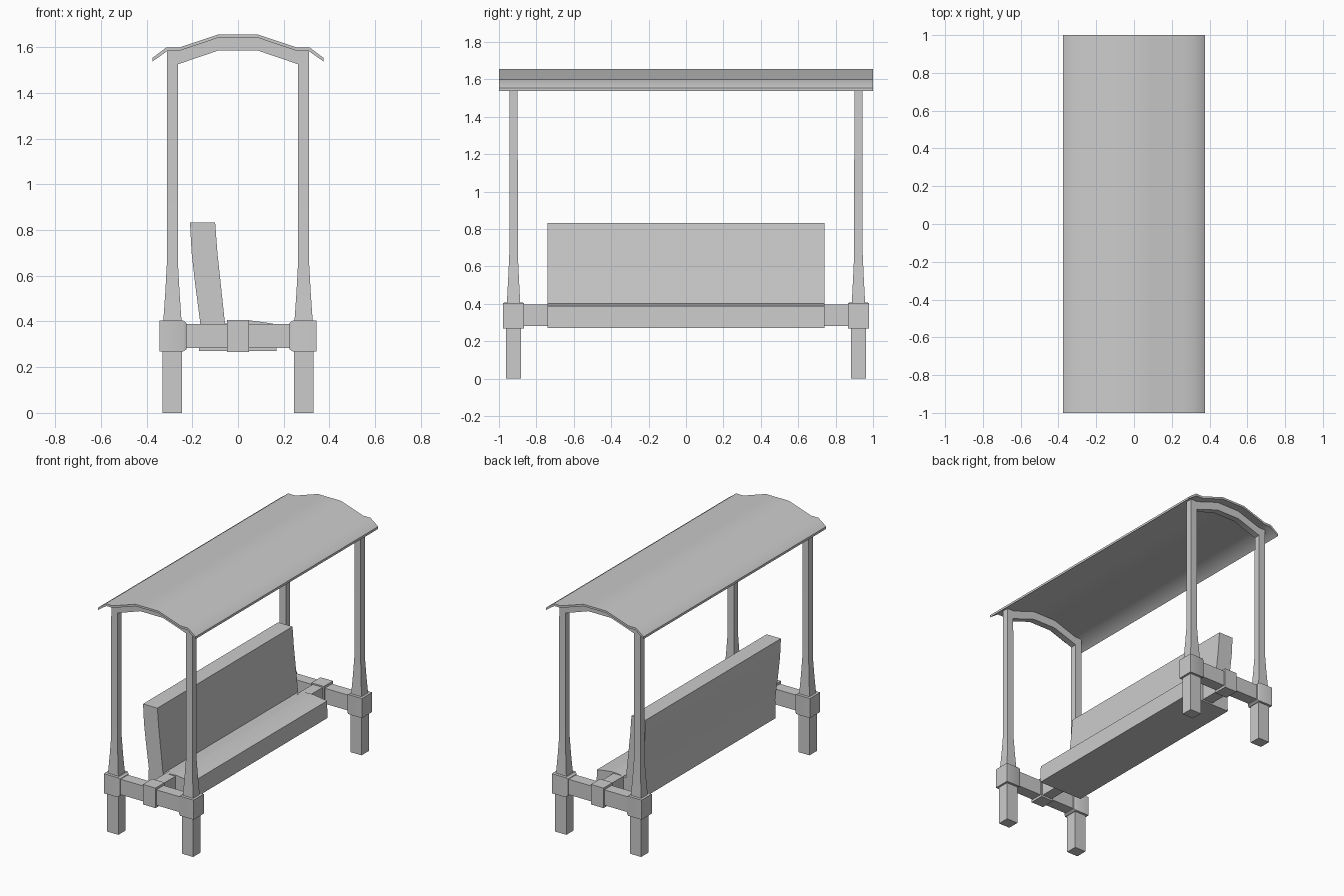
import bpy, bmesh, math

if "Cube" in bpy.data.objects:
    bpy.data.objects.remove(bpy.data.objects["Cube"])


def finish(name, bm, smooth=None):
    bmesh.ops.recalc_face_normals(bm, faces=bm.faces)
    mesh = bpy.data.meshes.new(name)
    bm.to_mesh(mesh)
    bm.free()
    ob = bpy.data.objects.new(name, mesh)
    bpy.context.collection.objects.link(ob)
    if smooth:
        bpy.ops.object.select_all(action='DESELECT')
        ob.select_set(True)
        bpy.context.view_layer.objects.active = ob
        bpy.ops.object.shade_smooth_by_angle(angle=math.radians(smooth))
    return ob


def skin(bm, rings):
    """Join equal-sized closed rings and cap both ends."""
    loops = [[bm.verts.new(p) for p in r] for r in rings]
    n = len(loops[0])
    for a, b in zip(loops, loops[1:]):
        for i in range(n):
            j = (i + 1) % n
            bm.faces.new((a[i], a[j], b[j], b[i]))
    bm.faces.new(loops[0])
    bm.faces.new(loops[-1])


def extrude_y(name, profile, y0, y1, smooth=None):
    bm = bmesh.new()
    skin(bm, [[(x, y, z) for x, z in profile] for y in (y0, y1)])
    return finish(name, bm, smooth)


def loft_z(name, cx, cy, sections, smooth=None):
    """Rectangular sections given as (z, half x, half y)."""
    bm = bmesh.new()
    skin(bm, [[(cx - a, cy - b, z), (cx + a, cy - b, z),
               (cx + a, cy + b, z), (cx - a, cy + b, z)] for z, a, b in sections])
    return finish(name, bm, smooth)


def box(name, x0, x1, y0, y1, z0, z1):
    return loft_z(name, (x0 + x1) / 2, (y0 + y1) / 2,
                  [(z0, (x1 - x0) / 2, (y1 - y0) / 2), (z1, (x1 - x0) / 2, (y1 - y0) / 2)])


def mirrored(half):
    return half + [(-x, z) for x, z in reversed(half)]


# Roof sheet with upturned shoulders and drooping eaves
top = mirrored([(-0.375, 1.553), (-0.315, 1.598), (-0.26, 1.598), (-0.088, 1.655)])
under = mirrored([(-0.375, 1.537), (-0.31, 1.583), (-0.26, 1.583), (-0.088, 1.641)])
extrude_y("roof", top + under[::-1], -1.0, 1.0, 40)

# Seat and backrest in one bent section
seat = [(-0.17, 0.27), (0.168, 0.27), (0.165, 0.388), (0.11, 0.397), (0.05, 0.405),
        (0.0, 0.402), (-0.057, 0.39), (-0.075, 0.56), (-0.09, 0.70), (-0.10, 0.832),
        (-0.21, 0.832), (-0.203, 0.70), (-0.187, 0.56), (-0.166, 0.40)]
extrude_y("seat", seat, -0.74, 0.74, 30)

X, Y = 0.287, 0.922
arch = mirrored([(-0.27, 1.523), (-0.088, 1.585)]) + \
    mirrored([(-0.27, 1.581), (-0.088, 1.641)])[::-1]

for sy, end in ((-1, "front"), (1, "back")):
    cy = sy * Y
    # Arched bow between the posts
    extrude_y("roof_bow_" + end, arch, cy - 0.022, cy + 0.022, 30)
    # Cross beam and its central hub
    box("cross_beam_" + end, -X, X, cy - 0.04, cy + 0.04, 0.283, 0.39)
    box("hub_" + end, -0.048, 0.048, cy - 0.05, cy + 0.05, 0.267, 0.406)
    # Rail from hub into the seat
    ya, yb = sorted((cy, sy * 0.7))
    box("seat_rail_" + end, -0.038, 0.038, ya, yb, 0.28, 0.397)

    for sx, side in ((-1, "left"), (1, "right")):
        cx = sx * X
        tag = end + "_" + side
        box("leg_" + tag, cx - 0.043, cx + 0.043, cy - 0.04, cy + 0.04, 0, 0.27)
        # Joint block with a tapered inner face
        bm = bmesh.new()
        skin(bm, [[(sx * x, cy - h, zm - v), (sx * x, cy + h, zm - v),
                   (sx * x, cy + h, zm + v), (sx * x, cy - h, zm + v)]
                  for x, h, v, zm in ((0.344, 0.056, 0.068, 0.336), (0.24, 0.056, 0.068, 0.336),
                                      (0.226, 0.048, 0.058, 0.336))])
        finish("joint_block_" + tag, bm, 30)
        # Flared post
        loft_z("post_" + tag, cx, cy,
               [(0.40, 0.040, 0.036), (0.53, 0.031, 0.029), (0.66, 0.024, 0.023),
                (1.583, 0.024, 0.022)], 30)
